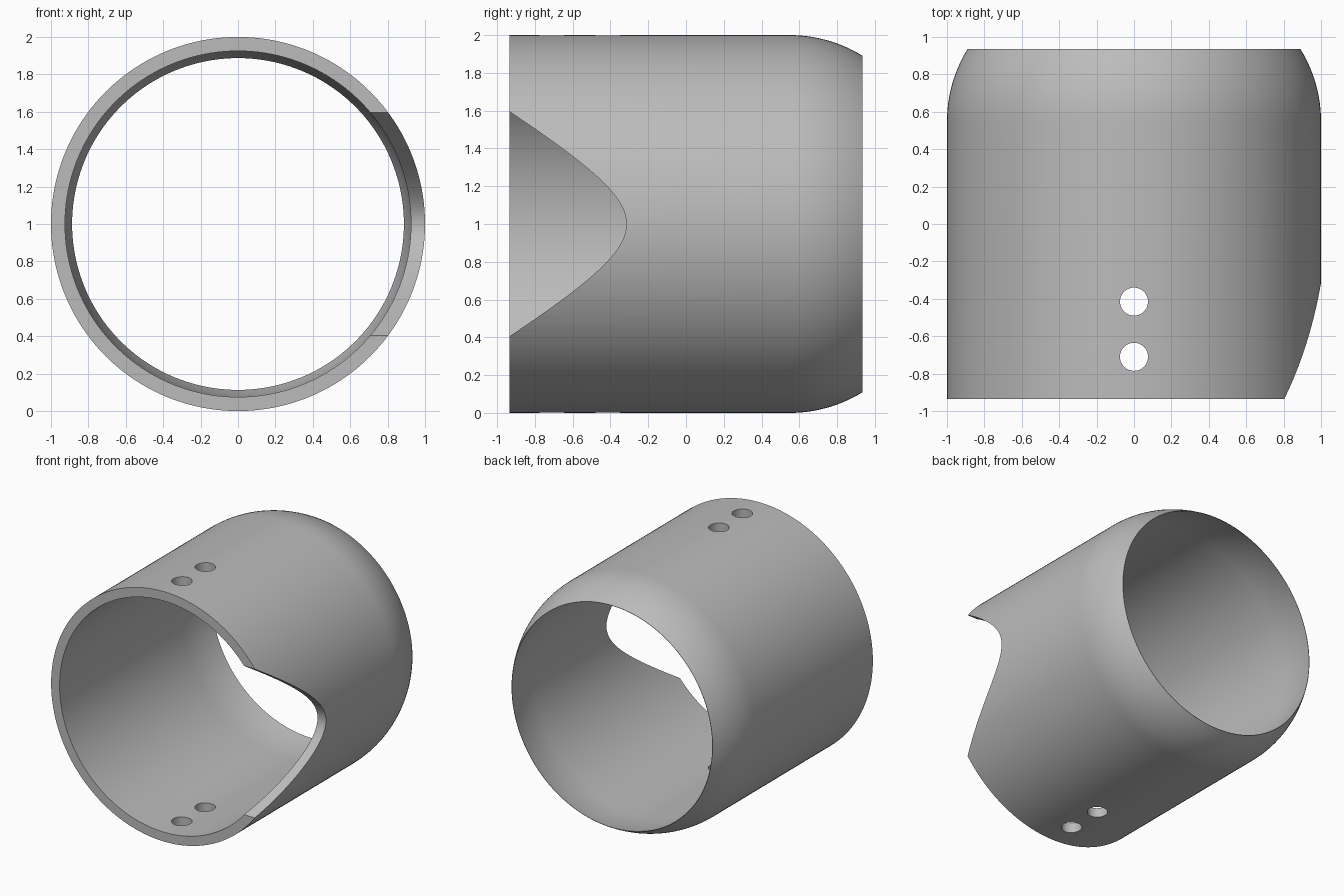
import bpy, bmesh, math
from mathutils import Matrix, Vector

cube = bpy.data.objects.get("Cube")
if cube:
    bpy.data.objects.remove(cube, do_unlink=True)

FRONT, BACK = -0.935, 0.935
SEGMENTS = 160

grey = bpy.data.materials.new("plain grey")
grey.use_nodes = True
grey.diffuse_color = (0.5, 0.5, 0.5, 1)
grey.node_tree.nodes["Principled BSDF"].inputs["Base Color"].default_value = (0.5, 0.5, 0.5, 1)


def make_object(name, bm):
    bmesh.ops.recalc_face_normals(bm, faces=bm.faces)
    mesh = bpy.data.meshes.new(name)
    bm.to_mesh(mesh)
    bm.free()
    mesh.materials.append(grey)
    obj = bpy.data.objects.new(name, mesh)
    bpy.context.collection.objects.link(obj)
    return obj


def shoulder(start, radius, end_radius, steps=12):
    """Arc that leaves a straight wall tangentially and narrows to the back rim."""
    length, drop = BACK - start, radius - end_radius
    arc = (length ** 2 + drop ** 2) / (2 * drop)
    return [(start + length * i / steps,
             radius - arc + math.sqrt(arc ** 2 - (length * i / steps) ** 2))
            for i in range(steps + 1)]


# Sleeve: outer and inner wall profile revolved about the y axis
outer = [(FRONT, 1.0)] + shoulder(0.55, 1.0, 0.89)
inner = [(FRONT, 0.925)] + shoulder(0.6, 0.925, 0.887)
bm = bmesh.new()
ring = [bm.verts.new((r, y, 0)) for y, r in outer + inner[::-1]]
edges = [bm.edges.new((a, b)) for a, b in zip(ring, ring[1:] + ring[:1])]
bmesh.ops.spin(bm, geom=ring + edges, cent=(0, 0, 0), axis=(0, 1, 0),
               angle=math.tau, steps=SEGMENTS, use_merge=True)
bmesh.ops.remove_doubles(bm, verts=bm.verts, dist=1e-5)
bmesh.ops.translate(bm, verts=bm.verts, vec=(0, 0, 1))
sleeve = make_object("sleeve", bm)

# Side notch cutter: rounded V extruded sideways through the left wall
bm = bmesh.new()
outline = []
for i in range(-32, 33):
    z = 0.72 * i / 32
    depth = math.sqrt(0.485 ** 2 + 2.785 * z * z) - 0.485
    outline.append(bm.verts.new((0.3, -0.315 - depth, 1 + z)))
face = bm.faces.new(outline)
extruded = bmesh.ops.extrude_face_region(bm, geom=[face])
bmesh.ops.translate(bm, vec=(1, 0, 0),
                    verts=[v for v in extruded["geom"] if isinstance(v, bmesh.types.BMVert)])
cutters = [make_object("notch_cutter", bm)]

# Pin hole cutters: two vertical holes through top and bottom
for name, y in (("front_hole_cutter", -0.71), ("rear_hole_cutter", -0.415)):
    bm = bmesh.new()
    bmesh.ops.create_cone(bm, cap_ends=True, segments=48, radius1=0.075, radius2=0.075,
                          depth=3, matrix=Matrix.Translation(Vector((0, y, 1))))
    cutters.append(make_object(name, bm))

# Cut, then shade smooth with sharp rims
bpy.context.view_layer.objects.active = sleeve
for cutter in cutters:
    cut = sleeve.modifiers.new(cutter.name, 'BOOLEAN')
    cut.operation = 'DIFFERENCE'
    cut.solver = 'EXACT'
    cut.object = cutter
    bpy.ops.object.modifier_apply(modifier=cut.name)
    bpy.data.objects.remove(cutter, do_unlink=True)

bpy.ops.object.select_all(action='DESELECT')
sleeve.select_set(True)
bpy.ops.object.shade_smooth_by_angle(angle=math.radians(30))
